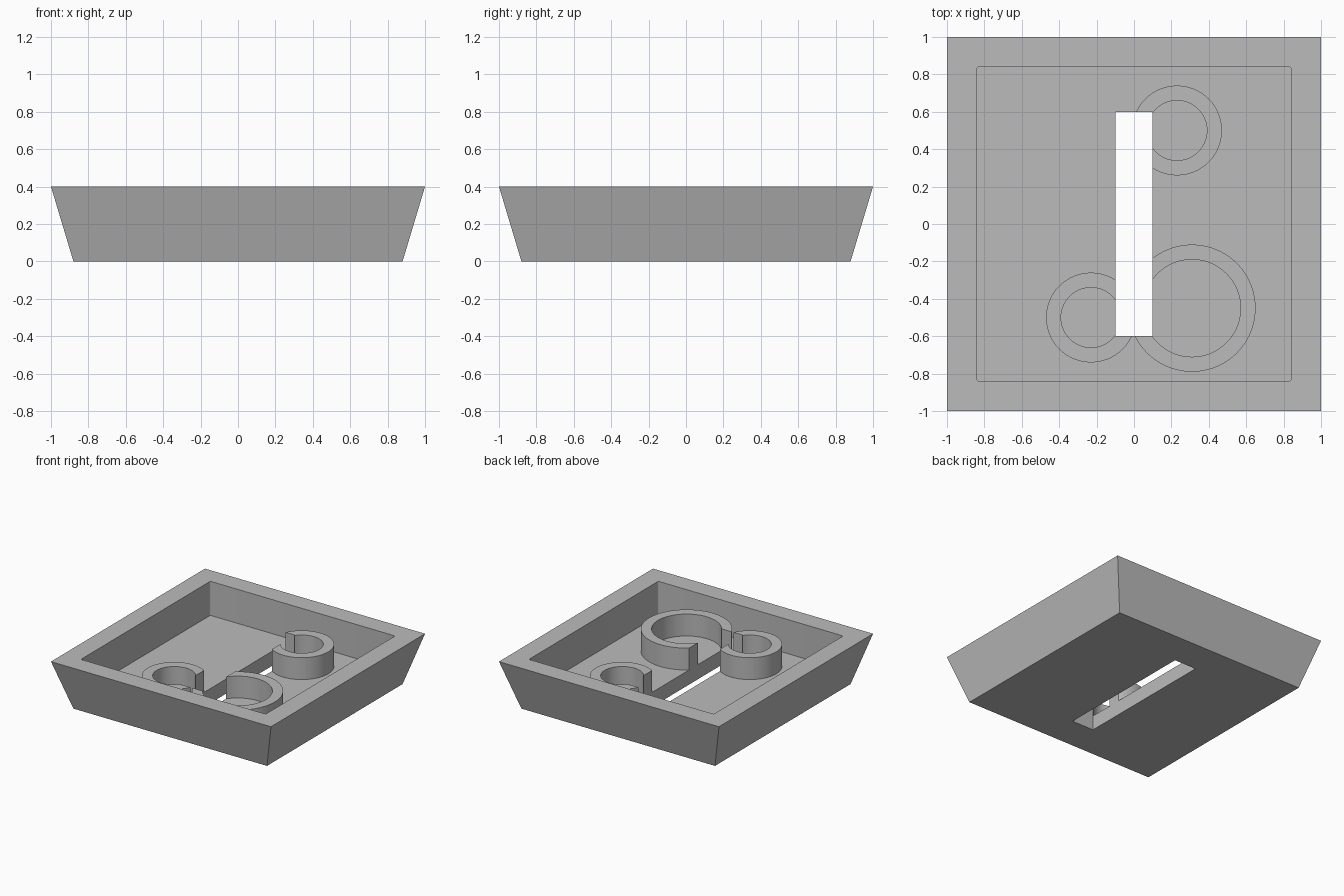
import bpy
import bmesh
import math
from mathutils import Matrix, Vector

old = bpy.data.objects.get("Cube")
if old:
    bpy.data.objects.remove(old)

GREY = (0.5, 0.5, 0.5, 1)
mat = bpy.data.materials.new("plain grey")
mat.use_nodes = True
mat.diffuse_color = GREY
mat.node_tree.nodes["Principled BSDF"].inputs["Base Color"].default_value = GREY

FLOOR, RIM, RING_TOP = 0.12, 0.4, 0.3


def finish(bm, name):
    mesh = bpy.data.meshes.new(name)
    bm.to_mesh(mesh)
    bm.free()
    mesh.materials.append(mat)
    obj = bpy.data.objects.new(name, mesh)
    bpy.context.collection.objects.link(obj)
    return obj


def block(name, half_x, half_y, z0, z1, flare=0, rounding=0):
    """Box whose top is wider by flare, with optionally rounded upright edges."""
    bm = bmesh.new()
    bmesh.ops.create_cube(bm, size=2)
    for v in bm.verts:
        grow = flare if v.co.z > 0 else 0
        v.co = Vector((v.co.x * (half_x + grow), v.co.y * (half_y + grow),
                       z1 if v.co.z > 0 else z0))
    if rounding:
        upright = [e for e in bm.edges
                   if abs(e.verts[0].co.z - e.verts[1].co.z) > 0.01]
        bmesh.ops.bevel(bm, geom=upright, offset=rounding, segments=4,
                        profile=0.5, affect='EDGES')
    return finish(bm, name)


def cylinder(name, x, y, radius, z0, z1):
    bm = bmesh.new()
    bmesh.ops.create_cone(bm, cap_ends=True, segments=96, radius1=radius,
                          radius2=radius, depth=z1 - z0,
                          matrix=Matrix.Translation((x, y, (z0 + z1) / 2)))
    return finish(bm, name)


def combine(target, tool, operation):
    mod = target.modifiers.new(operation.lower(), 'BOOLEAN')
    mod.operation, mod.solver, mod.object = operation, 'EXACT', tool
    bpy.ops.object.select_all(action='DESELECT')
    bpy.context.view_layer.objects.active = target
    target.select_set(True)
    bpy.ops.object.modifier_apply(modifier=mod.name)
    bpy.data.objects.remove(tool)


# Flared tray with a straight-sided recess
tray = block("tray", 0.88, 0.88, 0, RIM, flare=0.12)
combine(tray, block("recess_cutter", 0.84, 0.84, FLOOR, 0.6, rounding=0.012),
        'DIFFERENCE')

# Three upright rings on the tray floor: x, y, outer radius
for x, y, radius in ((0.23, 0.5, 0.24), (-0.23, -0.5, 0.24), (0.31, -0.45, 0.34)):
    ring = cylinder("ring", x, y, radius, FLOOR - 0.05, RING_TOP)
    combine(ring, cylinder("bore_cutter", x, y, radius - 0.08, 0, 0.6), 'DIFFERENCE')
    combine(tray, ring, 'UNION')

# Slot through the floor and the rings
combine(tray, block("slot_cutter", 0.1, 0.6, -0.2, 0.6), 'DIFFERENCE')

bpy.ops.object.shade_smooth_by_angle(angle=math.radians(30))
